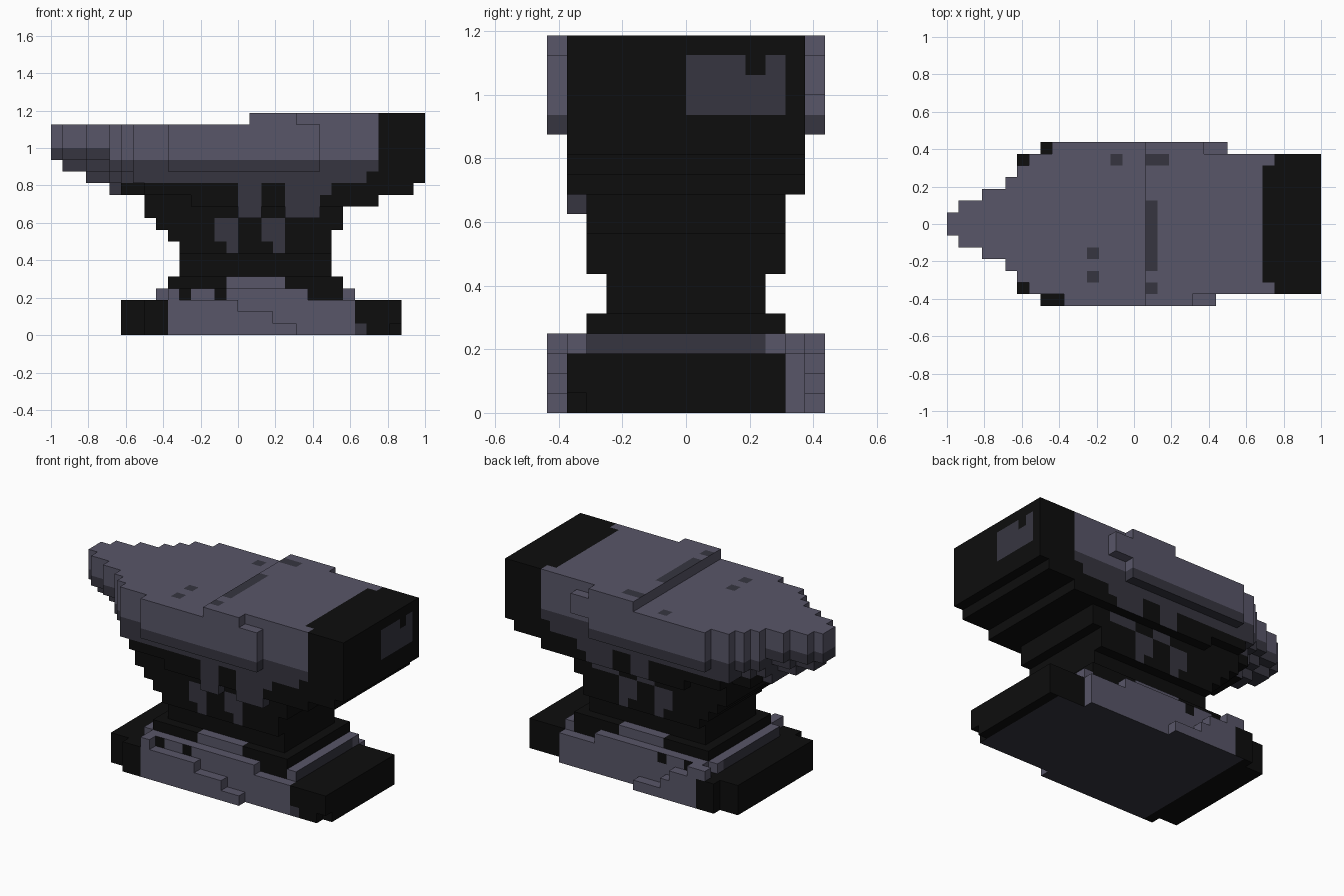
import bpy, bmesh

cube = bpy.data.objects.get("Cube")
if cube:
    bpy.data.objects.remove(cube, do_unlink=True)

UNIT = 0.0625  # edge of one block
LIGHT, MID, BLACK = range(3)


def material(name, colour):
    mat = bpy.data.materials.new(name)
    mat.use_nodes = True
    mat.diffuse_color = colour
    mat.node_tree.nodes["Principled BSDF"].inputs["Base Color"].default_value = colour
    return mat


MATERIALS = [
    material("light_steel", (0.098, 0.093, 0.138, 1)),
    material("shaded_steel", (0.037, 0.036, 0.051, 1)),
    material("black_iron", (0.004, 0.004, 0.004, 1)),
]


def block(x0, x1, y0, y1, z0, z1):
    return {(x, y, z) for x in range(x0, x1) for y in range(y0, y1) for z in range(z0, z1)}


def slab(x0, x1, half, z0, z1):
    """Block that is symmetric from front to back."""
    return block(x0, x1, -half, half, z0, z1)


def build(name, cells, occupied, rule):
    """Make a mesh from the exposed sides of the cells, coloured by the rule."""
    bm = bmesh.new()
    verts = {}
    for cell in sorted(cells):
        for axis in range(3):
            for sign in (-1, 1):
                near = list(cell)
                near[axis] += sign
                if tuple(near) in occupied:
                    continue
                corners = []
                for u, v in ((0, 0), (1, 0), (1, 1), (0, 1)):
                    p = list(cell)
                    p[axis] += sign > 0
                    p[(axis + 1) % 3] += u
                    p[(axis + 2) % 3] += v
                    p = tuple(p)
                    if p not in verts:
                        verts[p] = bm.verts.new([c * UNIT for c in p])
                    corners.append(verts[p])
                face = bm.faces.new(corners if sign > 0 else corners[::-1])
                face.material_index = rule(*cell, "xyz"[axis] if sign > 0 else "-" + "xyz"[axis])
    mesh = bpy.data.meshes.new(name)
    bm.to_mesh(mesh)
    bm.free()
    for mat in MATERIALS:
        mesh.materials.append(mat)
    obj = bpy.data.objects.new(name, mesh)
    bpy.context.collection.objects.link(obj)


# Base: foot block, cut end, raised rim and stepped side plates
base = slab(-10, 10, 6, 0, 3) | block(10, 13, -6, 5, 0, 3) | block(13, 14, -5, 5, 0, 3)
base |= block(13, 14, -6, -5, 1, 3)
base |= slab(-7, 10, 5, 3, 4) | slab(-6, 6, 6, 3, 4)
for level, (front_end, back_end) in enumerate(((5, 1), (3, -2), (0, -3))):
    base |= block(-8, front_end, -7, -6, level, level + 1)
    base |= block(-8, back_end, 6, 7, level, level + 1)
base |= block(-6, -5, -7, -6, 3, 4) | block(-7, -5, 6, 7, 3, 4)

# Waist: narrow in the middle, stepping out toward the head
waist = slab(-6, 9, 5, 4, 5) | slab(-5, 8, 4, 5, 7) | slab(-5, 8, 5, 7, 8)
waist |= slab(-6, 8, 5, 8, 9) | slab(-7, 9, 5, 9, 10) | slab(-8, 9, 5, 10, 11)
waist |= block(0, 2, -6, -5, 10, 11) | block(4, 7, -6, -5, 10, 11)

# Head: underside steps, body and raised striking face
head = slab(-8, 12, 5, 11, 12) | slab(-4, 12, 6, 11, 12)
head |= slab(-8, 15, 6, 12, 13) | slab(-9, 16, 6, 13, 18) | slab(1, 16, 6, 18, 19)

# Horn: each level is a row of (start, half width) steps
HORN = {
    12: ((-11, 2), (-10, 4)),
    13: ((-13, 1), (-11, 3), (-10, 4)),
    14: ((-15, 1), (-13, 2), (-11, 4), (-10, 5)),
    15: ((-16, 1), (-15, 2), (-13, 3), (-11, 4), (-10, 5)),
}
for z, steps in HORN.items():
    for start, half in steps:
        head |= slab(start, -8, half, z, 18 if z == 15 else z + 1)

# Cheek plates on the front and back of the head
head |= block(-6, 7, -7, -6, 14, 18) | block(1, 5, -7, -6, 18, 19)
head |= block(-7, 6, 6, 7, 14, 18) | block(6, 8, 6, 7, 16, 18) | block(1, 6, 6, 7, 18, 19)


def base_rule(x, y, z, side):
    if side == "-z":
        return MID if -7 <= x < 13 else BLACK
    if z == 3:
        if side in ("x", "-x"):
            return MID if -5 <= y < 4 else LIGHT
        if side in ("y", "-y") and (x in (-5, -2) or 6 <= x < 9):
            return BLACK
        return LIGHT
    if x == 10 and z == 0 and side == "-y":
        return MID
    return LIGHT if -6 <= x < 10 else BLACK


def waist_rule(x, y, z, side):
    if side in ("y", "-y"):
        if z == 4 and -1 <= x < 4:
            return LIGHT
        if (x in (-1, 3) and 7 <= z < 10) or (x in (-2, 2) and 8 <= z < 10):
            return MID
    if z == 4 and side == "z" and -1 <= x < 4:
        return LIGHT
    if z == 10 and y < 5 and side != "z" and (0 <= x < 2 or 4 <= x < 7):
        return MID if side != "-z" else BLACK
    return BLACK


TOP_MARKS = {(1, y) for y in range(-4, 2)} | {(1, -6), (1, 5), (2, 5), (-2, 5), (-4, -3), (-4, -5)}


def head_rule(x, y, z, side):
    if side == "z" and z >= 17:
        if x >= 12 or (x == 11 and -5 <= y < 5):
            return BLACK
        return MID if (x, y) in TOP_MARKS else LIGHT
    if side == "x" and x == 15:
        return MID if 0 <= y < 5 and 15 <= z < 18 and (y, z) != (3, 17) else BLACK
    if x >= 12:
        return BLACK
    if z < 13:
        streak = 0 <= x < 2 or 4 <= x < 7 or x < -10 or (z == 12 and x == 7)
        return MID if streak and side in ("y", "-y", "-x") else BLACK
    if z == 13 and x >= 11:
        return BLACK
    return MID if z < (16 if x < -11 else 15) else LIGHT


everything = base | waist | head
build("base", base, everything, base_rule)
build("waist", waist, everything, waist_rule)
build("head_and_horn", head, everything, head_rule)
